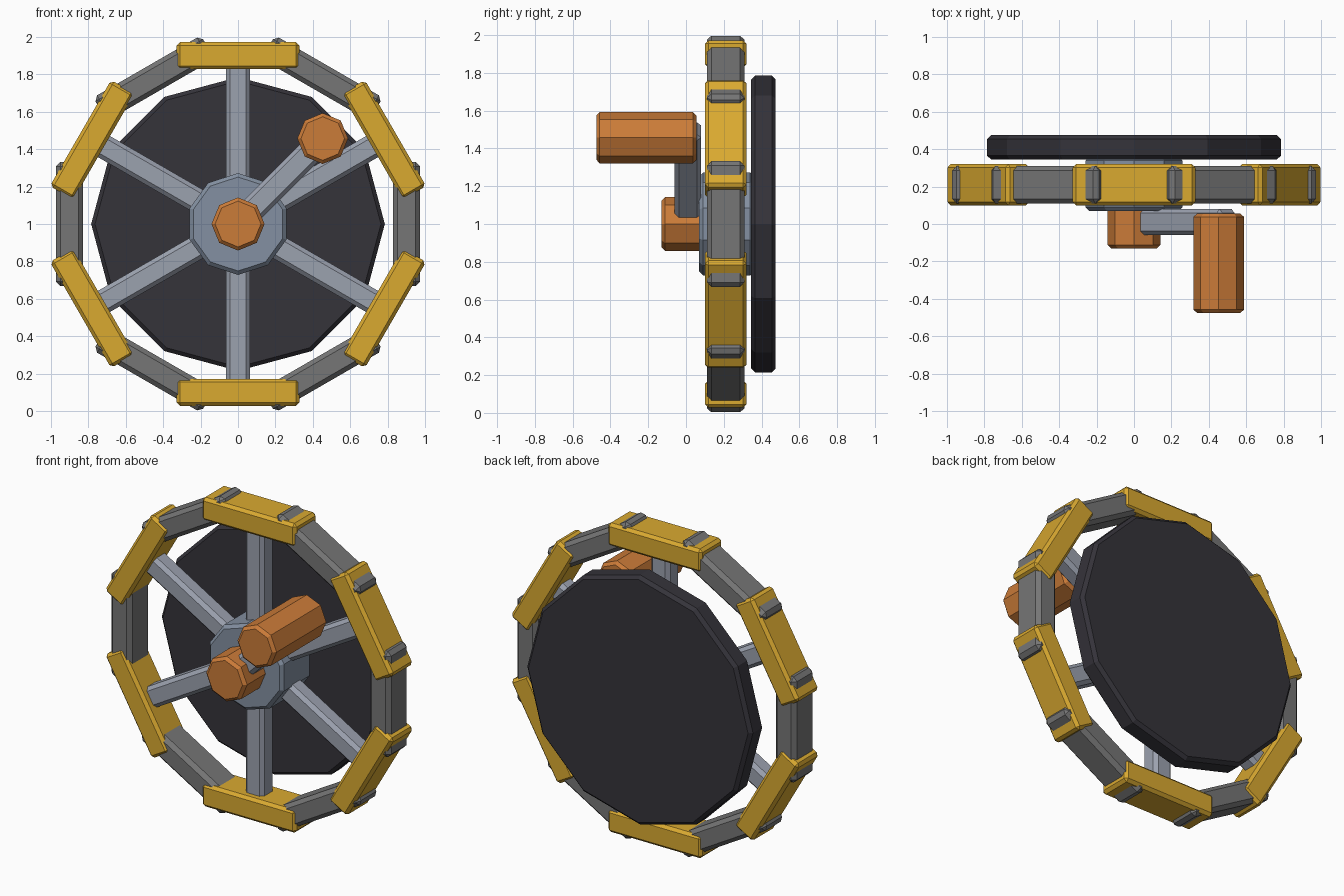
import bpy, bmesh
from math import sin, cos, pi, radians
from mathutils import Matrix, Vector

if "Cube" in bpy.data.objects:
    bpy.data.objects.remove(bpy.data.objects["Cube"])


def material(name, r, g, b):
    m = bpy.data.materials.new(name)
    m.diffuse_color = (r, g, b, 1)
    m.use_nodes = True
    m.node_tree.nodes["Principled BSDF"].inputs["Base Color"].default_value = m.diffuse_color
    return m


YELLOW = material("yellow", 0.70, 0.40, 0.03)
RIM_GREY = material("rim_grey", 0.18, 0.18, 0.18)
SPOKE_GREY = material("spoke_grey", 0.33, 0.36, 0.43)
HUB_GREY = material("hub_grey", 0.23, 0.28, 0.36)
ARM_GREY = material("arm_grey", 0.33, 0.36, 0.43)
ORANGE = material("orange", 0.60, 0.20, 0.04)
DARK = material("dark", 0.035, 0.033, 0.042)


def finish(name, bm, mat, bevel):
    bmesh.ops.recalc_face_normals(bm, faces=bm.faces)
    me = bpy.data.meshes.new(name)
    bm.to_mesh(me)
    bm.free()
    ob = bpy.data.objects.new(name, me)
    bpy.context.collection.objects.link(ob)
    me.materials.append(mat)
    mod = ob.modifiers.new("bevel", 'BEVEL')
    mod.width, mod.segments = bevel, 1
    mod.limit_method, mod.angle_limit = 'ANGLE', radians(50)
    return ob


def wheel_box(name, angle, radius, size, y, mat, bevel):
    """Box with size (tangent, depth, radial), placed on the wheel at an angle."""
    bm = bmesh.new()
    bmesh.ops.create_cube(bm, size=1)
    a = radians(angle)
    bm.transform(Matrix.Diagonal((*size, 1)))
    ob = finish(name, bm, mat, bevel)
    ob.location = (radius * cos(a), y, 1 + radius * sin(a))
    ob.rotation_euler = (0, pi / 2 - a, 0)
    return ob


def prism(name, sides, radius, x, z, y0, y1, mat, bevel):
    """Regular prism along y with a corner pointing straight up."""
    bm = bmesh.new()
    ring = [bm.verts.new((x + radius * sin(2 * pi * i / sides), y0,
                          z + radius * cos(2 * pi * i / sides))) for i in range(sides)]
    face = bm.faces.new(ring)
    ext = bmesh.ops.extrude_face_region(bm, geom=[face], use_keep_orig=True)
    verts = [g for g in ext["geom"] if isinstance(g, bmesh.types.BMVert)]
    bmesh.ops.translate(bm, vec=Vector((0, y1 - y0, 0)), verts=verts)
    return finish(name, bm, mat, bevel)


# Rim of alternating yellow and grey blocks, with spokes under the yellow ones
for i in range(6):
    a = 30 + 60 * i
    wheel_box(f"rim_yellow_{i}", a, 0.90, (0.655, 0.22, 0.145), 0.21, YELLOW, 0.018)
    wheel_box(f"rim_grey_{i}", a + 30, 0.90, (0.665, 0.20, 0.145), 0.21, RIM_GREY, 0.024)
    wheel_box(f"spoke_{i}", a, 0.50, (0.13, 0.12, 0.74), 0.21, SPOKE_GREY, 0.022)

# Hub and back disc
prism("hub", 10, 0.272, 0, 1, 0.07, 0.36, HUB_GREY, 0.02)
prism("back_disc", 12, 0.785, 0, 1, 0.345, 0.475, DARK, 0.02)

# Crank: axle cap, arm and handle
prism("axle_cap", 8, 0.142, 0, 1, -0.13, 0.12, ORANGE, 0.018)
wheel_box("crank_arm", 45, 0.405, (0.135, 0.14, 0.62), 0.01, ARM_GREY, 0.022)
prism("crank_handle", 8, 0.136, 0.453, 1.457, -0.475, 0.055, ORANGE, 0.018)
